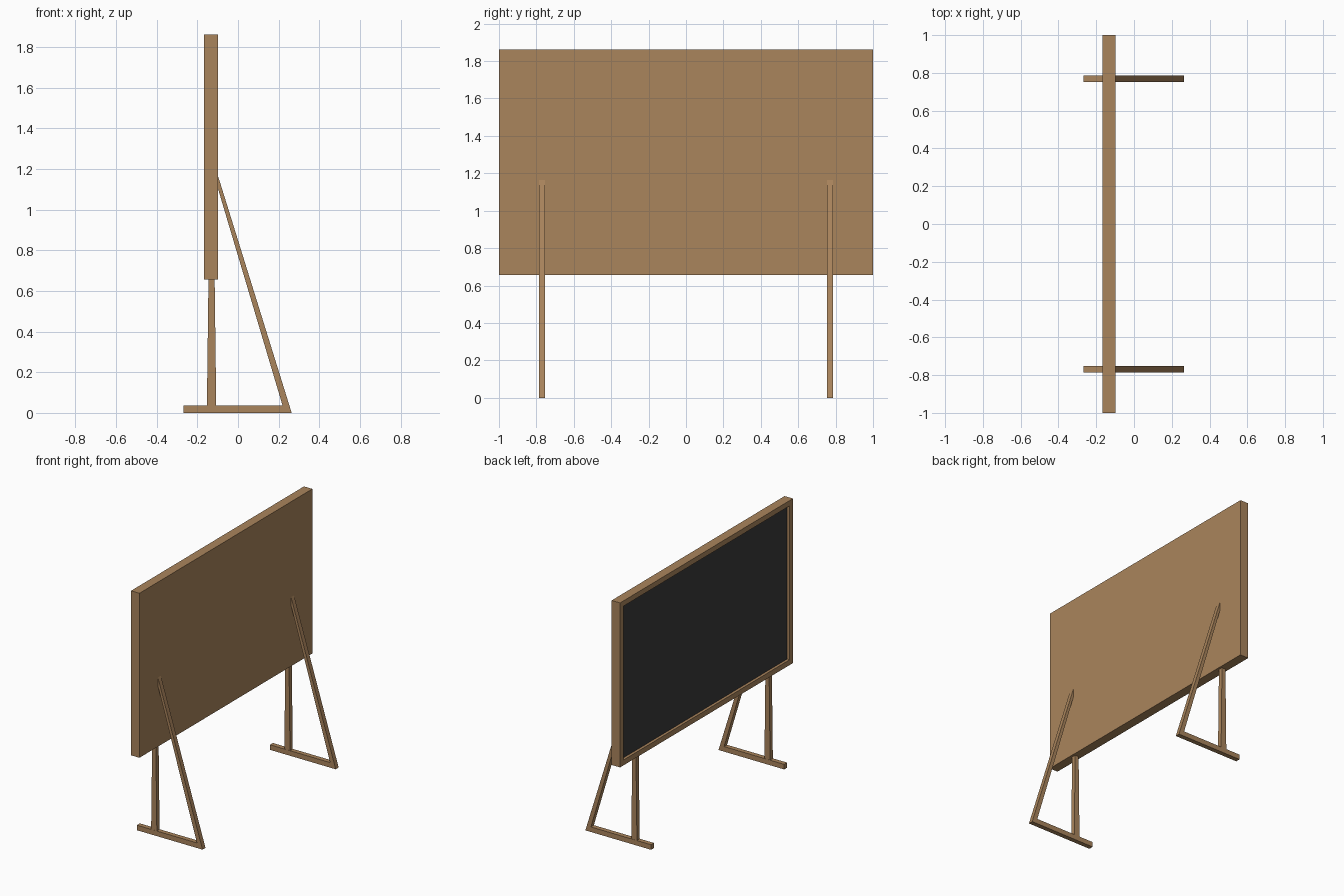
import bpy, bmesh

if "Cube" in bpy.data.objects:
    bpy.data.objects.remove(bpy.data.objects["Cube"])


def material(name, rgb):
    m = bpy.data.materials.new(name)
    m.diffuse_color = (*rgb, 1)
    m.use_nodes = True
    m.node_tree.nodes["Principled BSDF"].inputs["Base Color"].default_value = m.diffuse_color
    return m


wood = material("brown_wood", (0.40, 0.232, 0.107))
slate = material("dark_slate", (0.043, 0.043, 0.043))


def finish(bm, name, mats):
    bmesh.ops.recalc_face_normals(bm, faces=bm.faces)
    me = bpy.data.meshes.new(name)
    bm.to_mesh(me)
    bm.free()
    for m in mats:
        me.materials.append(m)
    ob = bpy.data.objects.new(name, me)
    bpy.context.collection.objects.link(ob)
    return ob


def slab(name, profile, y, width):
    """Extrude an x-z outline along y, centred on y."""
    bm = bmesh.new()
    f = bm.faces.new([bm.verts.new((x, y - width / 2, z)) for x, z in profile])
    ext = bmesh.ops.extrude_face_region(bm, geom=[f])["geom"]
    bmesh.ops.translate(bm, vec=(0, width, 0),
                        verts=[v for v in ext if isinstance(v, bmesh.types.BMVert)])
    return finish(bm, name, [wood])


# Board: a box whose writing side (-x) is framed and recessed
X0, X1, Z0, Z1 = -0.166, -0.098, 0.657, 1.861
bm = bmesh.new()
bmesh.ops.create_cube(bm, size=1)
for v in bm.verts:
    v.co = (X0 if v.co.x < 0 else X1, v.co.y * 2, Z0 if v.co.z < 0 else Z1)
bm.normal_update()
panel = next(f for f in bm.faces if f.normal.x < -0.9)
bmesh.ops.inset_region(bm, faces=[panel], thickness=0.055)
panel = bmesh.ops.extrude_discrete_faces(bm, faces=[panel])["faces"][0]
bmesh.ops.translate(bm, verts=panel.verts, vec=(0.02, 0, 0))
panel.material_index = 1
finish(bm, "framed_board", [wood, slate])

# Two stands: foot, tapered post and leaning brace
for side, y in (("left", -0.77), ("right", 0.77)):
    slab(side + "_foot",
         [(-0.268, 0), (0.264, 0), (0.2525, 0.037), (-0.268, 0.037)], y, 0.034)
    slab(side + "_post",
         [(-0.153, 0.03), (-0.107, 0.03), (-0.115, 0.67), (-0.145, 0.67)], y, 0.032)
    slab(side + "_brace",
         [(0.230, 0.0), (0.264, 0.0), (-0.091, 1.142), (-0.098, 1.163),
          (-0.108, 1.163), (-0.108, 1.135)], y, 0.034)
